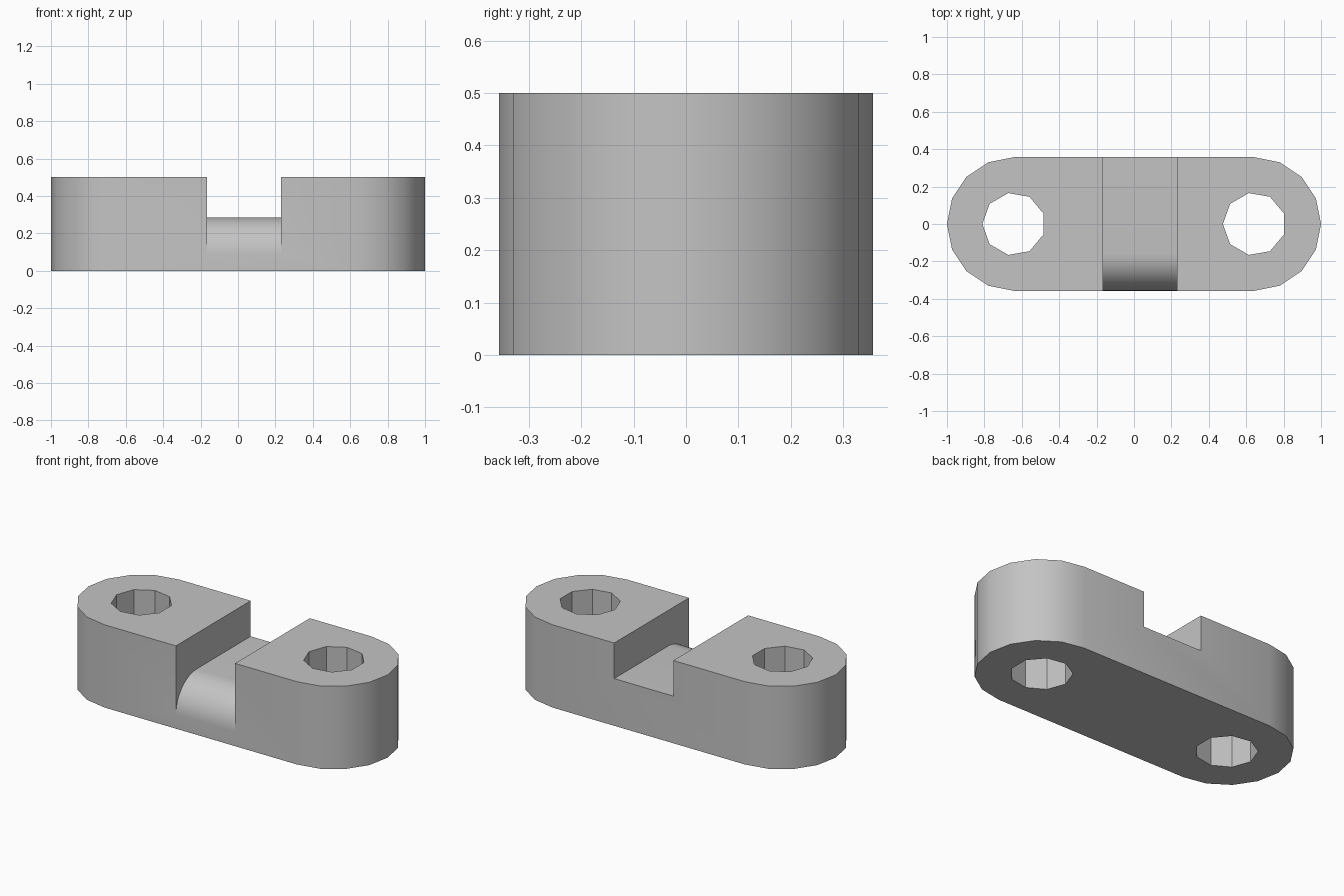
import bpy, bmesh
from math import cos, sin, pi, radians
from mathutils import Vector

if "Cube" in bpy.data.objects:
    bpy.data.objects.remove(bpy.data.objects["Cube"])

R = 0.357            # half width of the bar
CX = 1 - R           # centre of each rounded end
HEIGHT = 0.5
FLOOR, ROUND = 0.285, 0.2   # slot floor height and rounding of its front lip

grey = bpy.data.materials.new("grey_metal")
grey.use_nodes = True
grey.diffuse_color = (0.55, 0.55, 0.55, 1)
grey.node_tree.nodes["Principled BSDF"].inputs["Base Color"].default_value = grey.diffuse_color


def prism(name, points, direction):
    """Extrude a closed loop of points along a direction."""
    bm = bmesh.new()
    face = bm.faces.new([bm.verts.new(p) for p in points])
    new = bmesh.ops.extrude_face_region(bm, geom=[face])["geom"]
    bmesh.ops.translate(bm, vec=Vector(direction),
                        verts=[g for g in new if isinstance(g, bmesh.types.BMVert)])
    bmesh.ops.recalc_face_normals(bm, faces=bm.faces)
    mesh = bpy.data.meshes.new(name)
    bm.to_mesh(mesh)
    bm.free()
    mesh.materials.append(grey)
    obj = bpy.data.objects.new(name, mesh)
    bpy.context.collection.objects.link(obj)
    return obj


def arc(cx, cy, r, start, end, steps):
    angles = [radians(start + (end - start) * i / steps) for i in range(steps + 1)]
    return [(cx + r * cos(a), cy + r * sin(a)) for a in angles]


# Bar with two rounded ends
outline = arc(CX, 0, R, -90, 90, 8) + arc(-CX, 0, R, 90, 270, 8)
bar = prism("clamp_bar", [(x, y, 0) for x, y in outline], (0, 0, HEIGHT))

# Nine-sided bolt holes
cutters = []
for side, x in (("right", -CX), ("left", CX)):
    ring = arc(x, 0, 0.168, 180, 540, 9)[:-1]
    cutters.append(prism(side + "_hole_cutter", [(px, py, -0.1) for px, py in ring], (0, 0, 0.8)))

# Cross slot whose floor rolls over at the front
lip = arc(-R + ROUND, FLOOR - ROUND, ROUND, 180, 90, 12)
profile = [(-0.5, FLOOR - ROUND)] + lip + [(0.5, FLOOR), (0.5, 0.7), (-0.5, 0.7)]
cutters.append(prism("slot_cutter", [(-0.165, y, z) for y, z in profile], (0.395, 0, 0)))

for cutter in cutters:
    mod = bar.modifiers.new(cutter.name, "BOOLEAN")
    mod.operation, mod.solver, mod.object = "DIFFERENCE", "EXACT", cutter

# Apply the cuts and remove the helpers
bpy.ops.object.select_all(action="DESELECT")
bpy.context.view_layer.objects.active = bar
bar.select_set(True)
for mod in list(bar.modifiers):
    bpy.ops.object.modifier_apply(modifier=mod.name)
for cutter in cutters:
    bpy.data.objects.remove(cutter)

bpy.ops.object.shade_smooth_by_angle(angle=radians(30))
